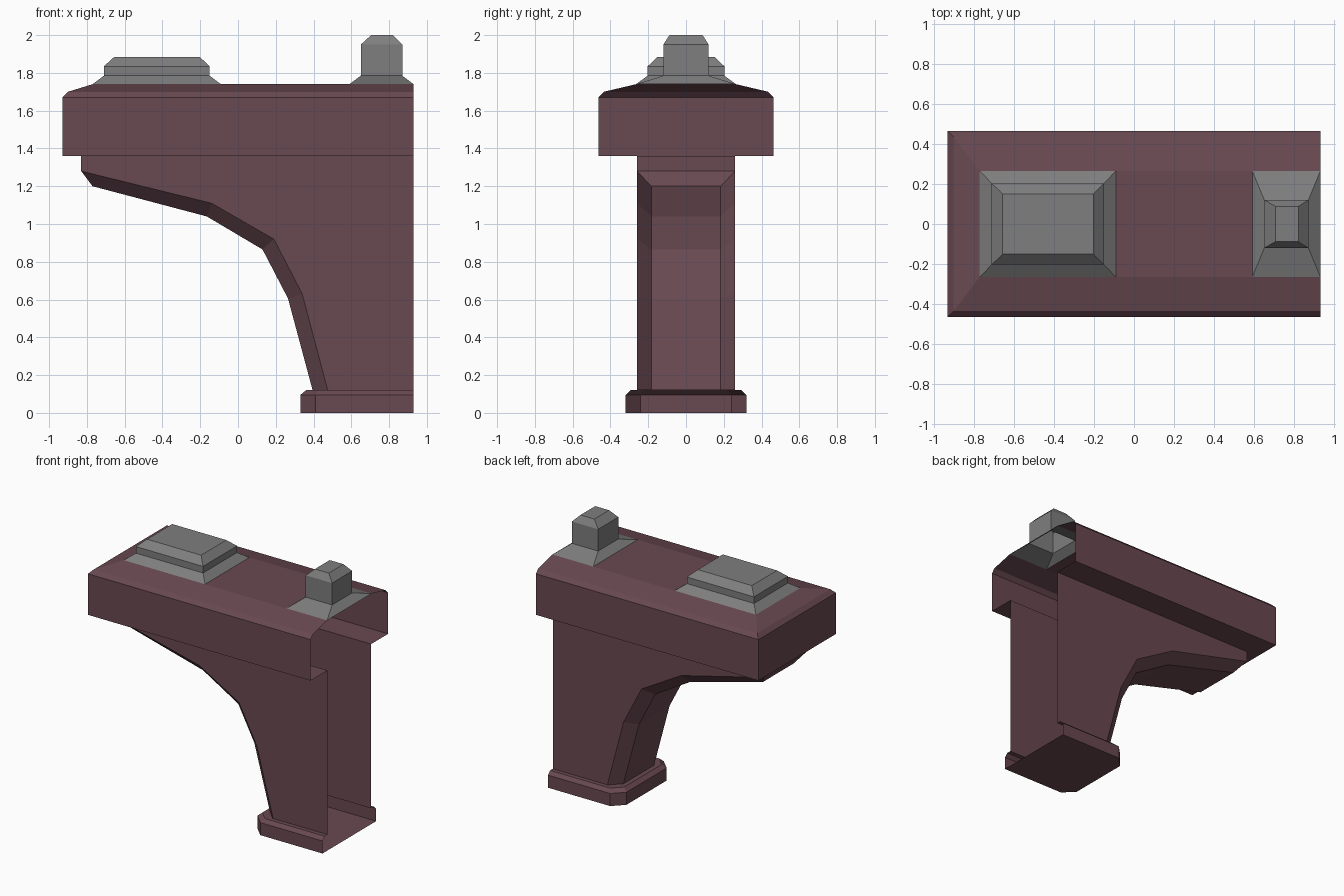
import bpy, bmesh

if "Cube" in bpy.data.objects:
    bpy.data.objects.remove(bpy.data.objects["Cube"])


def material(name, rgb):
    m = bpy.data.materials.new(name)
    m.diffuse_color = (*rgb, 1)
    m.use_nodes = True
    m.node_tree.nodes["Principled BSDF"].inputs["Base Color"].default_value = m.diffuse_color
    return m


MAROON = material("dull maroon", (0.14, 0.066, 0.082))
GREY = material("stone grey", (0.21, 0.21, 0.21))
BACK = 0.93  # open wall side


def loft(bm, rings, closed=False):
    """Join successive point rows with quads; return the vertex rows."""
    rows = [[bm.verts.new(p) for p in r] for r in rings]
    for a, b in zip(rows, rows[1:]):
        n = len(a)
        for i in range(n if closed else n - 1):
            j = (i + 1) % n
            bm.faces.new((a[i], a[j], b[j], b[i]))
    return rows


def finish(bm, name, mat):
    bmesh.ops.remove_doubles(bm, verts=bm.verts, dist=0.0005)
    bmesh.ops.recalc_face_normals(bm, faces=bm.faces)
    mesh = bpy.data.meshes.new(name)
    bm.to_mesh(mesh)
    bm.free()
    mesh.materials.append(mat)
    ob = bpy.data.objects.new(name, mesh)
    bpy.context.collection.objects.link(ob)
    return ob


def u_ring(x, y, z):
    """U-shaped row, open towards the wall."""
    return [(BACK, -y, z), (x, -y, z), (x, y, z), (BACK, y, z)]


def cut_ring(x, y, c, z):
    """U-shaped row with cut corners."""
    half = [(BACK, y, z), (x + c, y, z), (x, y - c, z)]
    return half + [(px, -py, pz) for px, py, pz in reversed(half)]


# Cap: ledge, walls, bevel and shallow roof, with the flat strip between blocks
bm = bmesh.new()
loft(bm, [u_ring(-0.83, 0.26, 1.36), u_ring(-0.93, 0.463, 1.36),
          u_ring(-0.93, 0.463, 1.67), u_ring(-0.90, 0.435, 1.70),
          u_ring(-0.77, 0.265, 1.74)])
loft(bm, [[(-0.09, -0.265, 1.74), (-0.09, 0.265, 1.74)],
          [(0.59, -0.265, 1.74), (0.59, 0.265, 1.74)]])
finish(bm, "cap", MAROON)

# Bracket: flat cheeks and a chamfered, curved underside
outer = [(-0.83, 1.28), (-0.14, 1.11), (0.19, 0.92), (0.34, 0.63), (0.475, 0.12)]
inner = [(-0.77, 1.20), (-0.165, 1.04), (0.13, 0.865), (0.265, 0.605), (0.395, 0.12)]
bm = bmesh.new()
loft(bm, [[(x, y, z) for x, z in prof] for prof, y in
          ((outer, -0.26), (inner, -0.183), (inner, 0.183), (outer, 0.26))])
loft(bm, [[(-0.83, -0.26, 1.36), (-0.83, 0.26, 1.36)],
          [(-0.83, -0.26, 1.28), (-0.83, 0.26, 1.28)],
          [(-0.77, -0.183, 1.20), (-0.77, 0.183, 1.20)]])
for y in (-0.26, 0.26):
    cheek = outer + [(BACK, 0.12), (BACK, 1.36), (-0.83, 1.36)]
    bm.faces.new([bm.verts.new((x, y, z)) for x, z in cheek])
finish(bm, "bracket", MAROON)

# Foot: plinth with cut corners and a bevelled upper edge
bm = bmesh.new()
rows = loft(bm, [cut_ring(0.33, 0.32, 0.08, 0.0), cut_ring(0.33, 0.32, 0.08, 0.095),
                 cut_ring(0.36, 0.293, 0.07, 0.12), cut_ring(0.395, 0.26, 0.078, 0.12)])
bm.faces.new(rows[0])
finish(bm, "foot", MAROON)


# Grey stones on top: flared skirt, shaft and bevelled crown
def stone(name, levels):
    bm = bmesh.new()
    rows = loft(bm, [[(x0, -y, z), (x1, -y, z), (x1, y, z), (x0, y, z)]
                     for x0, x1, y, z in levels], closed=True)
    bm.faces.new(rows[-1])
    finish(bm, name, GREY)


stone("wide_stone", [(-0.77, -0.09, 0.265, 1.74), (-0.71, -0.15, 0.203, 1.785),
                     (-0.71, -0.15, 0.203, 1.835), (-0.655, -0.203, 0.15, 1.885)])
stone("post_stone", [(0.59, BACK, 0.265, 1.74), (0.65, 0.87, 0.12, 1.785),
                     (0.65, 0.87, 0.12, 1.95), (0.705, 0.82, 0.088, 2.0)])
